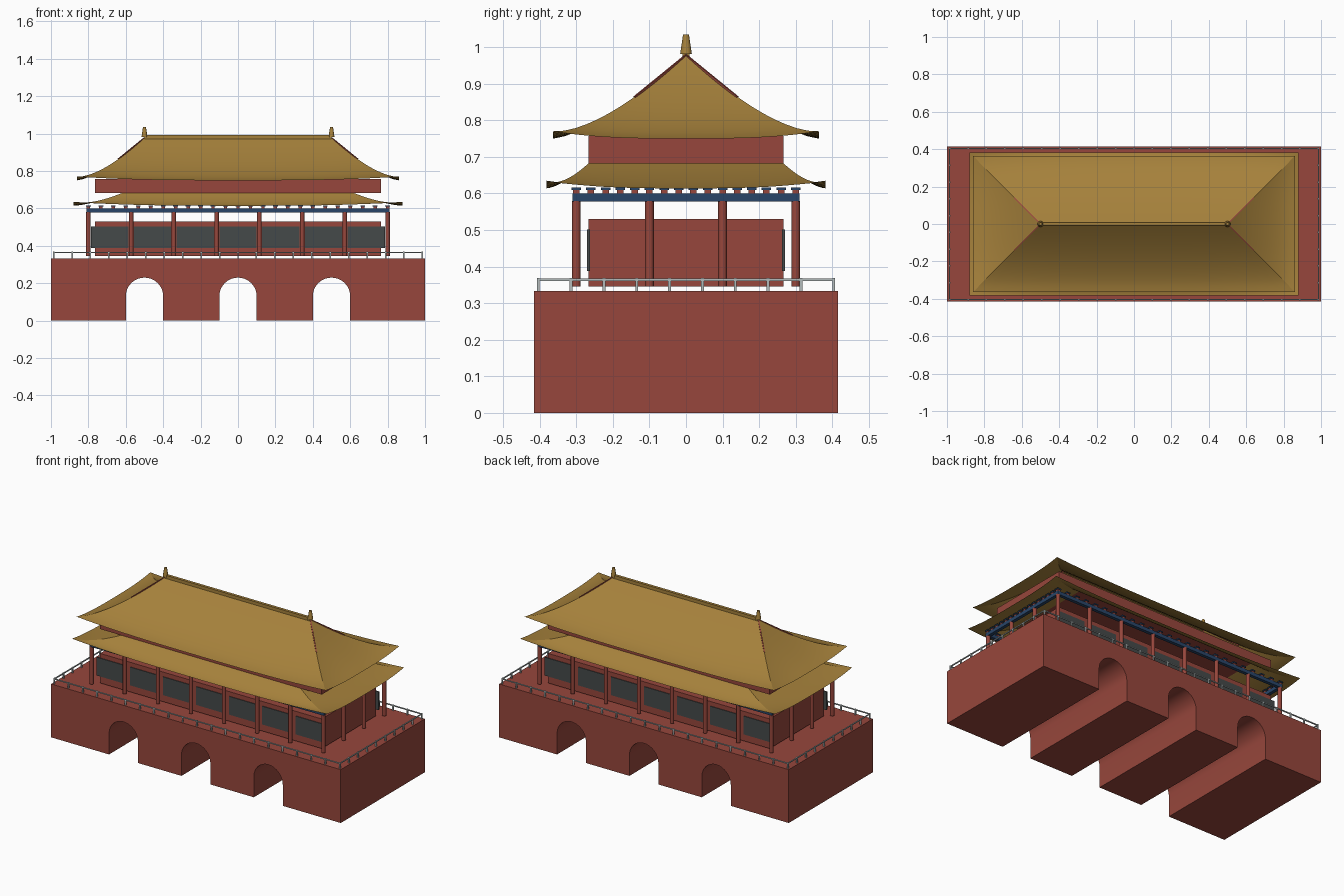
import bpy, bmesh, math
from mathutils import Vector

cube = bpy.data.objects.get("Cube")
if cube:
    bpy.data.objects.remove(cube)


def material(name, rgb):
    m = bpy.data.materials.new(name)
    m.use_nodes = True
    m.diffuse_color = (*rgb, 1)
    m.node_tree.nodes["Principled BSDF"].inputs["Base Color"].default_value = (*rgb, 1)
    return m


RED = material("wall_red", (0.31, 0.062, 0.045))
GOLD = material("roof_gold", (0.38, 0.22, 0.044))
BLUE = material("beam_blue", (0.022, 0.06, 0.14))
GREY = material("window_grey", (0.06, 0.068, 0.068))
STONE = material("railing_stone", (0.45, 0.5, 0.5))


def finish(name, bm, mat, smooth=None):
    bmesh.ops.recalc_face_normals(bm, faces=bm.faces)
    mesh = bpy.data.meshes.new(name)
    bm.to_mesh(mesh)
    bm.free()
    mesh.materials.append(mat)
    ob = bpy.data.objects.new(name, mesh)
    bpy.context.collection.objects.link(ob)
    if smooth:
        bpy.ops.object.select_all(action='DESELECT')
        ob.select_set(True)
        bpy.context.view_layer.objects.active = ob
        bpy.ops.object.shade_smooth_by_angle(angle=math.radians(smooth))
    return ob


def add_box(bm, x0, x1, y0, y1, z0, z1):
    verts = bmesh.ops.create_cube(bm, size=1)["verts"]
    for v in verts:
        v.co = Vector((x1 if v.co.x > 0 else x0,
                       y1 if v.co.y > 0 else y0,
                       z1 if v.co.z > 0 else z0))


def add_block(bm, x, y, half, z0, z1):
    add_box(bm, x - half, x + half, y - half, y + half, z0, z1)


def add_ring(bm, hx, hy, half, z0, z1):
    # four bars around a rectangle
    for s in (-1, 1):
        add_box(bm, -hx - half, hx + half, s * hy - half, s * hy + half, z0, z1)
        add_box(bm, s * hx - half, s * hx + half, -hy + half, hy - half, z0, z1)


def perimeter(hx, hy, nx, ny):
    # evenly spaced points around a rectangle, corners once
    pts = [(hx * (2 * i / nx - 1), s * hy) for s in (-1, 1) for i in range(nx + 1)]
    return pts + [(s * hx, hy * (2 * i / ny - 1)) for s in (-1, 1) for i in range(1, ny)]


def box(name, mat, *size):
    bm = bmesh.new()
    add_box(bm, *size)
    return finish(name, bm, mat)


# Gate base: outline with three arched passages, pushed through in y
bm = bmesh.new()
outline = [(-1, 0)]
for cx in (-0.5, 0, 0.5):
    outline.append((cx - 0.1, 0))
    for i in range(17):
        a = math.pi * (1 - i / 16)
        outline.append((cx + 0.1 * math.cos(a), 0.13 + 0.1 * math.sin(a)))
    outline.append((cx + 0.1, 0))
outline += [(1, 0), (1, 0.333), (-1, 0.333)]
face = bm.faces.new([bm.verts.new((x, -0.415, z)) for x, z in outline])
new = bmesh.ops.extrude_face_region(bm, geom=[face])["geom"]
bmesh.ops.translate(bm, vec=(0, 0.83, 0),
                    verts=[v for v in new if isinstance(v, bmesh.types.BMVert)])
finish("gate_base", bm, RED, 30)

# Railing around the terrace
bm = bmesh.new()
add_ring(bm, 0.986, 0.404, 0.003, 0.361, 0.367)
for x, y in perimeter(0.986, 0.404, 20, 9):
    add_block(bm, x, y, 0.004, 0.333, 0.369)
finish("railing", bm, STONE)

# Hall walls and window panels
box("lower_hall", RED, -0.765, 0.765, -0.267, 0.267, 0.345, 0.53)
box("upper_hall", RED, -0.765, 0.765, -0.267, 0.267, 0.682, 0.757)
bay = 1.6 / 7
bm = bmesh.new()
for s in (-1, 1):
    for i in range(-3, 4):
        add_box(bm, i * bay - 0.1, i * bay + 0.1,
                s * 0.267 - 0.004, s * 0.267 + 0.004, 0.388, 0.502)
finish("window_panels", bm, GREY)

# Columns
bm = bmesh.new()
for x, y in perimeter(0.8, 0.3, 7, 3):
    verts = bmesh.ops.create_cone(bm, cap_ends=True, segments=12, radius1=0.012,
                                  radius2=0.012, depth=0.235)["verts"]
    bmesh.ops.translate(bm, verts=verts, vec=(x, y, 0.4625))
finish("columns", bm, RED, 40)

# Ring beam with brackets
bm = bmesh.new()
add_ring(bm, 0.8, 0.3, 0.01, 0.578, 0.6)
finish("ring_beam", bm, BLUE)
blocks, caps = bmesh.new(), bmesh.new()
for x, y in perimeter(0.8, 0.3, 24, 15):
    add_block(blocks, x, y, 0.009, 0.6, 0.609)
    add_block(caps, x, y, 0.013, 0.609, 0.616)
finish("bracket_blocks", blocks, RED)
finish("bracket_caps", caps, BLUE)


def roof(name, ix, iy, ox, oy, top, eave, lift, power, cap=False):
    # four curved slopes between an inner and an outer rectangle
    bm = bmesh.new()
    rows, cols = 12, 24
    for turn in range(4):
        grid = []
        for r in range(rows + 1):
            t = r / rows
            hx, hy = ix + (ox - ix) * t, iy + (oy - iy) * t
            row = []
            for c in range(cols + 1):
                s = 2 * c / cols - 1
                z = eave + (top - eave) * (1 - t) ** power + lift * abs(s) ** 3 * t ** 3
                sign = 1 if turn < 2 else -1
                x, y = (s * hx, sign * hy) if turn % 2 else (sign * hx, s * hy)
                row.append(bm.verts.new((x, y, z)))
            grid.append(row)
        for a, b in zip(grid, grid[1:]):
            for c in range(cols):
                bm.faces.new((a[c], a[c + 1], b[c + 1], b[c]))
    if cap:
        bm.faces.new([bm.verts.new((sx * ix, sy * iy, top))
                      for sx, sy in ((-1, -1), (1, -1), (1, 1), (-1, 1))])
    bmesh.ops.remove_doubles(bm, verts=bm.verts, dist=0.0002)
    bmesh.ops.dissolve_degenerate(bm, edges=bm.edges, dist=0.0001)
    ob = finish(name, bm, GOLD, 15)
    # make the slopes face upwards
    if sum(p.normal.z for p in ob.data.polygons) < 0:
        ob.data.flip_normals()
    return ob


roof("lower_roof", 0.62, 0.267, 0.88, 0.381, 0.682, 0.614, 0.021, 1.5, True)
roof("upper_roof", 0.5, 0, 0.86, 0.363, 0.98, 0.75, 0.02, 1.45)

# Ridge, hip ribs and finials
box("roof_ridge", GOLD, -0.5, 0.5, -0.009, 0.009, 0.97, 0.992)
bm = bmesh.new()
for sx in (-1, 1):
    for sy in (-1, 1):
        a = Vector((sx * 0.5, 0, 0.976))
        b = Vector((sx * 0.64, sy * 0.14, 0.862))
        verts = bmesh.ops.create_cube(bm, size=1)["verts"]
        rot = (b - a).to_track_quat('X', 'Z')
        for v in verts:
            v.co = (a + b) / 2 + rot @ Vector((v.co.x * (b - a).length,
                                               v.co.y * 0.006, v.co.z * 0.008))
finish("hip_ribs", bm, RED)
bm = bmesh.new()
for sx in (-1, 1):
    verts = bmesh.ops.create_cone(bm, cap_ends=True, segments=12, radius1=0.016,
                                  radius2=0.008, depth=0.054)["verts"]
    bmesh.ops.translate(bm, verts=verts, vec=(sx * 0.5, 0, 1.008))
finish("ridge_finials", bm, GOLD, 40)
